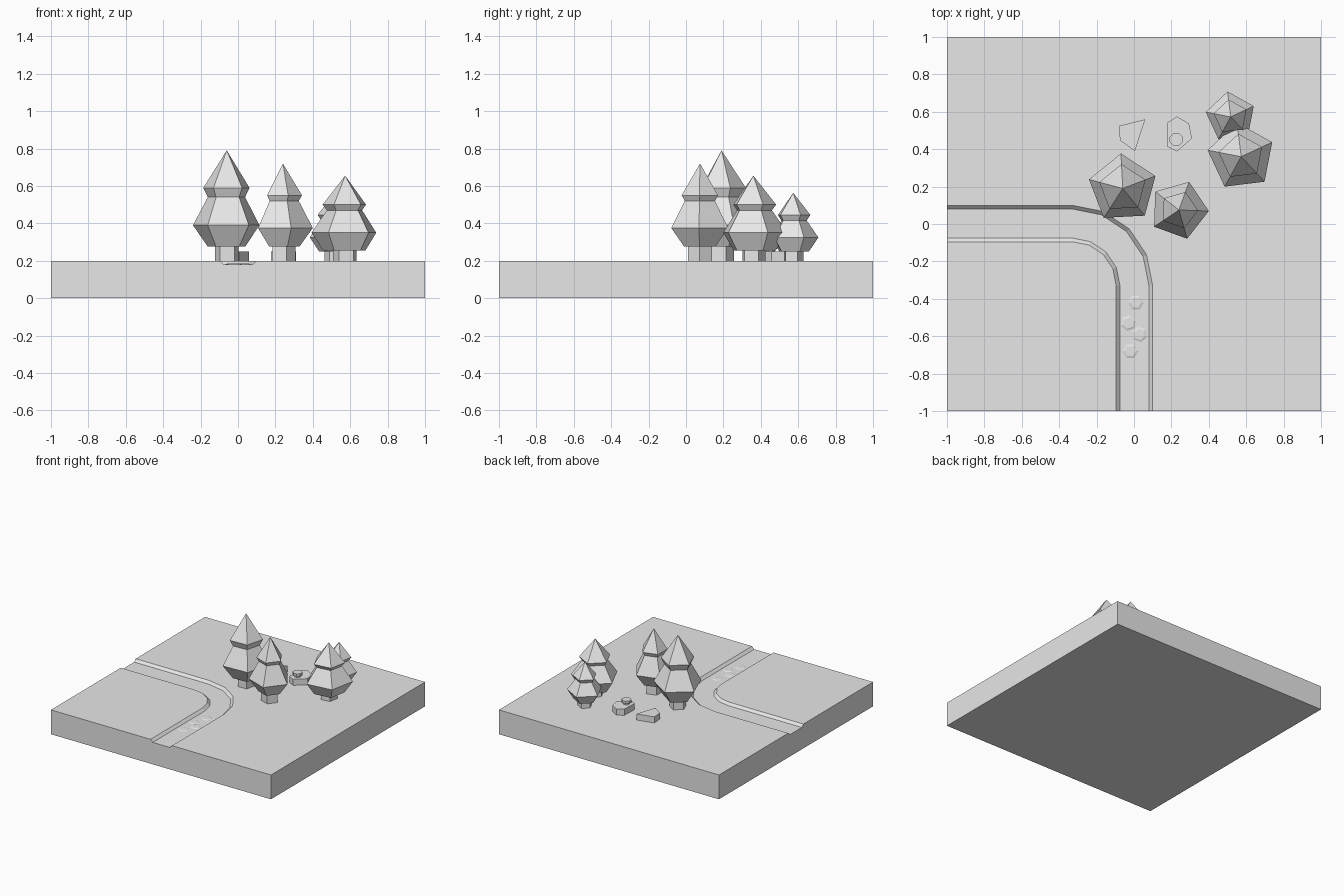
import bpy, bmesh
from math import sin, cos, radians

if "Cube" in bpy.data.objects:
    bpy.data.objects.remove(bpy.data.objects["Cube"])

GROUND, FLOOR = 0.2, 0.18

grey = bpy.data.materials.new("plain_grey")
grey.use_nodes = True
colour = (0.8, 0.8, 0.8, 1)
grey.diffuse_color = colour
grey.node_tree.nodes["Principled BSDF"].inputs["Base Color"].default_value = colour


def finish(name, bm, location=(0, 0, 0)):
    bmesh.ops.recalc_face_normals(bm, faces=bm.faces)
    mesh = bpy.data.meshes.new(name)
    bm.to_mesh(mesh)
    bm.free()
    mesh.materials.append(grey)
    obj = bpy.data.objects.new(name, mesh)
    obj.location = location
    bpy.context.collection.objects.link(obj)
    return obj


def lathe(name, location, profile, sides, phase):
    """Low-poly turned solid; profile is (radius, z), radius 0 makes a tip."""
    bm = bmesh.new()
    rings = []
    for r, z in profile:
        count = sides if r else 1
        angles = [radians(phase + 360 * i / sides) for i in range(count)]
        rings.append([bm.verts.new((r * cos(a), r * sin(a), z)) for a in angles])
    for low, high in zip(rings, rings[1:]):
        for i in range(sides):
            j = (i + 1) % sides
            if len(high) == 1:
                bm.faces.new((low[i], low[j], high[0]))
            else:
                bm.faces.new((low[i], low[j], high[j], high[i]))
    bm.faces.new(rings[0][::-1])
    if len(rings[-1]) > 1:
        bm.faces.new(rings[-1])
    return finish(name, bm, location)


def slab(name, outline, low, high):
    """Vertical-sided block from a flat outline."""
    bm = bmesh.new()
    face = bm.faces.new([bm.verts.new((x, y, low)) for x, y in outline])
    top = bmesh.ops.extrude_face_region(bm, geom=[face])["geom"]
    verts = [v for v in top if isinstance(v, bmesh.types.BMVert)]
    bmesh.ops.translate(bm, verts=verts, vec=(0, 0, high - low))
    return finish(name, bm)


# Ground tile with a sunken path that bends from the front edge to the right edge
bm = bmesh.new()
BEND = -0.33


def path_line(radius, z):
    points = [(-1, BEND + radius)]
    for step in range(5):
        a = radians(90 - 22.5 * step)
        points.append((BEND + radius * cos(a), BEND + radius * sin(a)))
    points.append((BEND + radius, -1))
    return [bm.verts.new((x, y, z)) for x, y in points]


lines = [path_line(r, z) for r, z in
         ((0.43, GROUND), (0.41, FLOOR), (0.255, FLOOR), (0.235, GROUND))]
for a, b in zip(lines, lines[1:]):
    for i in range(len(a) - 1):
        bm.faces.new((a[i], a[i + 1], b[i + 1], b[i]))
corners = [(-1, -1), (1, -1), (1, 1), (-1, 1)]
low = [bm.verts.new((x, y, 0)) for x, y in corners]
top = [bm.verts.new((x, y, GROUND)) for x, y in corners]
bm.faces.new(lines[3] + [top[0]])
bm.faces.new(lines[0] + top[1:])
bm.faces.new(low)
bm.faces.new([low[0], low[1], top[1]] + [l[-1] for l in lines] + [top[0]])
bm.faces.new([low[3], low[0], top[0]] + [l[0] for l in lines[::-1]] + [top[3]])
bm.faces.new((low[1], low[2], top[2], top[1]))
bm.faces.new((low[2], low[3], top[3], top[2]))
finish("ground_tile", bm)

# Trees: x, y, phase, trunk radius, then (radius, z) of the crown rings
trees = {
    "tall_tree": (-0.06, 0.19, 93, 0.066,
                  [(0.105, 0.275), (0.187, 0.39), (0.105, 0.54), (0.13, 0.59), (0, 0.79)]),
    "slim_tree": (0.24, 0.075, 70, 0.068,
                  [(0.088, 0.275), (0.16, 0.375), (0.085, 0.52), (0.102, 0.55), (0, 0.72)]),
    "wide_tree": (0.573, 0.36, 97, 0.066,
                  [(0.12, 0.255), (0.183, 0.35), (0.1, 0.47), (0.123, 0.5), (0, 0.655)]),
    "small_tree": (0.517, 0.573, 97, 0.055,
                   [(0.085, 0.25), (0.136, 0.325), (0.073, 0.415), (0.093, 0.445), (0, 0.563)]),
}
for name, (x, y, phase, trunk, crown) in trees.items():
    lathe(name + "_crown", (x, y, 0), crown, 5, phase)
    lathe(name + "_trunk", (x, y, 0),
          [(trunk, GROUND - 0.01), (trunk, crown[0][1] + 0.01)], 5, phase)

# Flat rocks, with a small capped stub on one of them
slab("angular_rock", [(-0.08, 0.525), (0.06, 0.56), (0.005, 0.39), (-0.075, 0.447)],
     GROUND - 0.01, 0.25)
slab("rounded_rock", [(0.18, 0.543), (0.23, 0.575), (0.294, 0.537),
                      (0.31, 0.457), (0.23, 0.388), (0.176, 0.415)],
     GROUND - 0.01, 0.25)
lathe("stub", (0.225, 0.452, 0),
      [(0.025, 0.24), (0.025, 0.262), (0.037, 0.264), (0.037, 0.285)], 8, 22.5)

# Low bumps on the path floor
for i, (x, y) in enumerate([(0.01, -0.42), (-0.03, -0.53), (0.03, -0.59), (-0.02, -0.68)]):
    lathe(f"path_bump_{i + 1}", (x, y, FLOOR - 0.001),
          [(0.045, 0), (0.03, 0.005)], 6, 20 * i)
